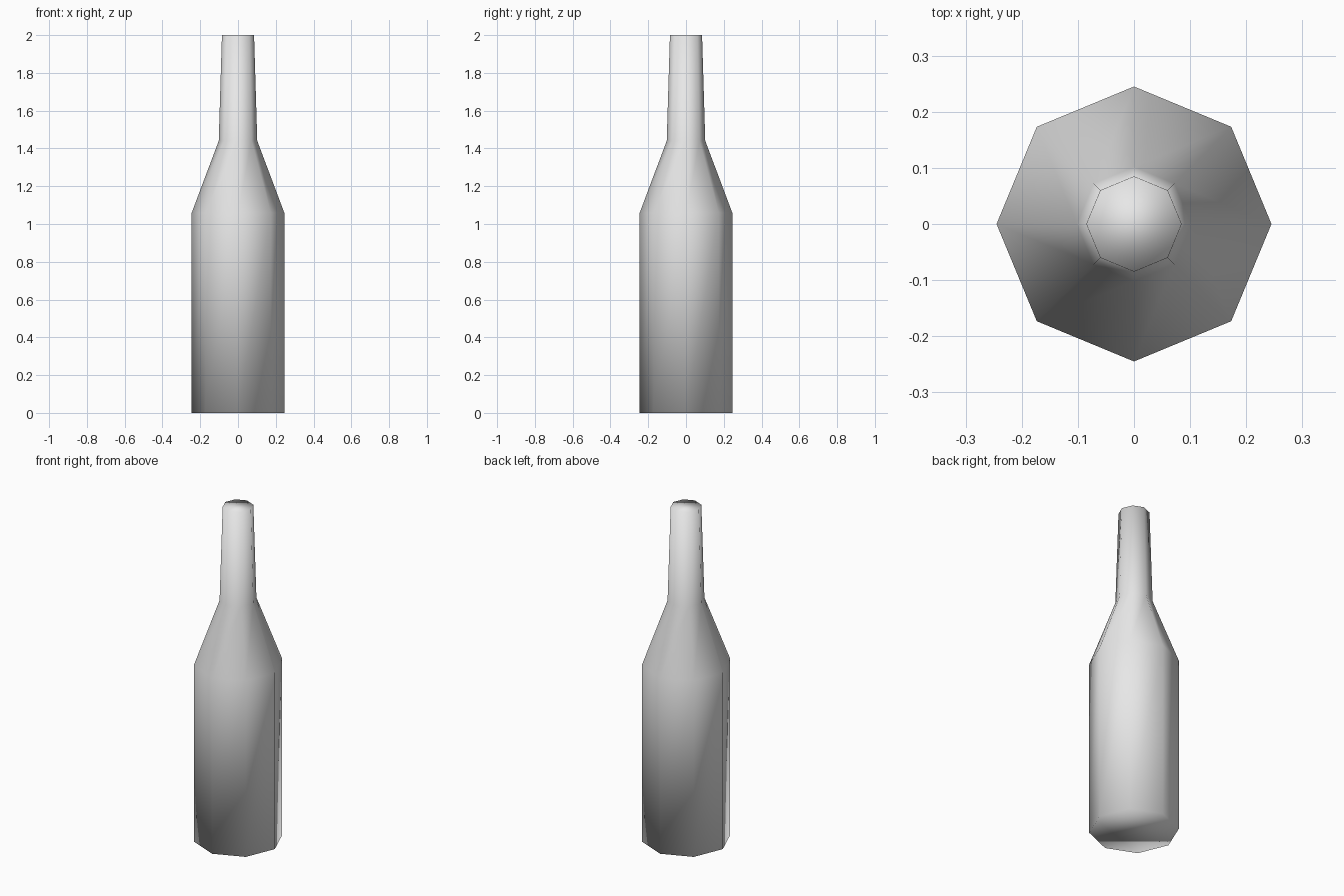
import bpy, bmesh, math

if "Cube" in bpy.data.objects:
    bpy.data.objects.remove(bpy.data.objects["Cube"])

SIDES = 8
# radius, height of each ring: base, shoulder, neck, lip
PROFILE = [(0.245, 0.0), (0.245, 1.06), (0.102, 1.44), (0.085, 2.0)]

bm = bmesh.new()
rings = []
for r, z in PROFILE:
    rings.append([bm.verts.new((r * math.cos(math.tau * i / SIDES),
                                r * math.sin(math.tau * i / SIDES), z))
                  for i in range(SIDES)])

# bottle wall
for lo, hi in zip(rings, rings[1:]):
    for i in range(SIDES):
        j = (i + 1) % SIDES
        bm.faces.new((lo[i], lo[j], hi[j], hi[i]))

# closed base and top
bm.faces.new(rings[0][::-1])
bm.faces.new(rings[-1])
for f in bm.faces:
    f.smooth = True

mesh = bpy.data.meshes.new("bottle")
bm.to_mesh(mesh)
bm.free()

grey = bpy.data.materials.new("light grey")
grey.diffuse_color = (0.8, 0.8, 0.8, 1)
grey.use_nodes = True
grey.node_tree.nodes["Principled BSDF"].inputs["Base Color"].default_value = grey.diffuse_color
mesh.materials.append(grey)
bottle = bpy.data.objects.new("bottle", mesh)
bpy.context.collection.objects.link(bottle)
